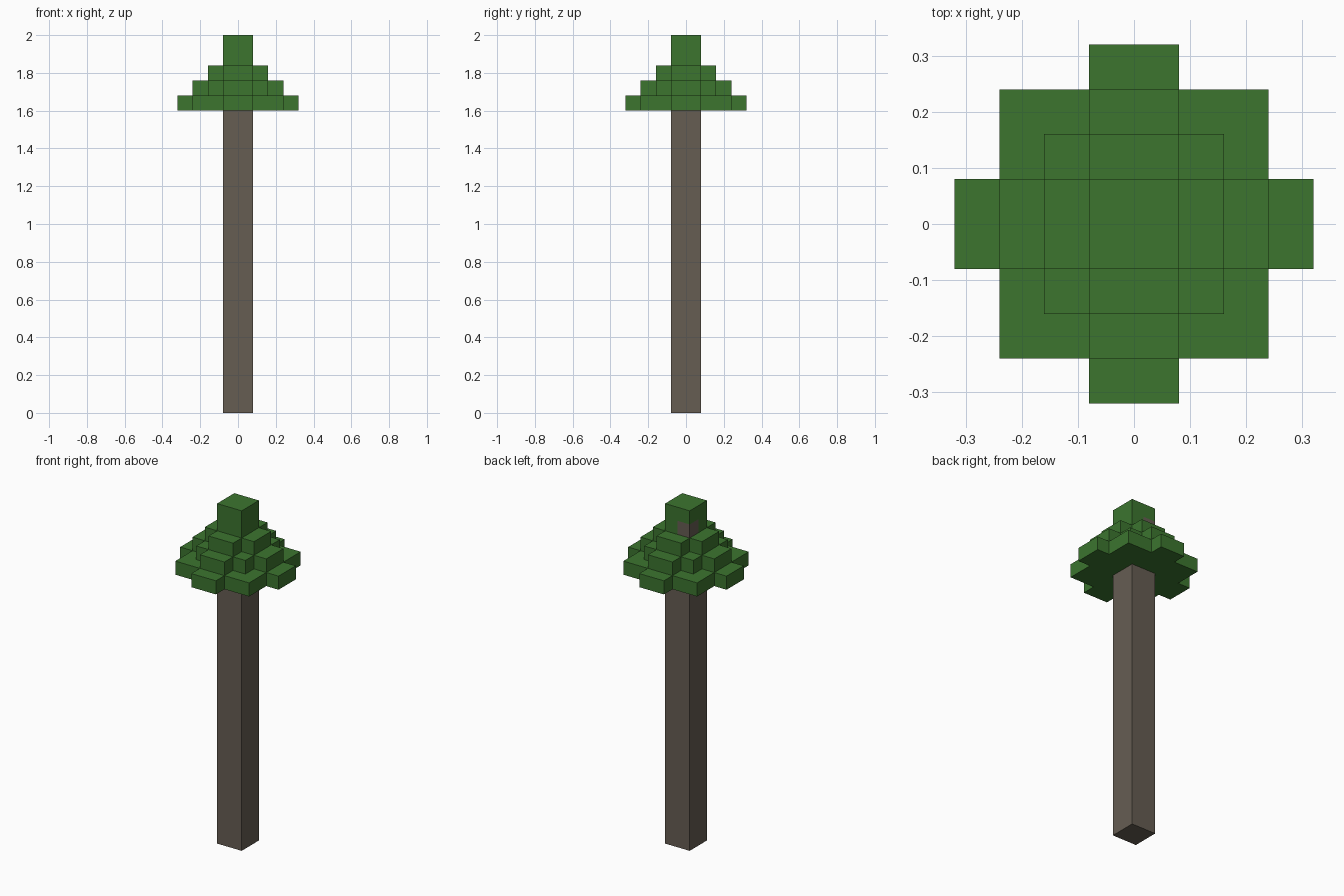
import bpy
import bmesh
from mathutils import Vector

cube = bpy.data.objects.get("Cube")
if cube:
    bpy.data.objects.remove(cube, do_unlink=True)

U = 0.08  # edge of one block


def material(name, color):
    mat = bpy.data.materials.new(name)
    mat.use_nodes = True
    mat.diffuse_color = color
    bsdf = next(n for n in mat.node_tree.nodes if n.type == 'BSDF_PRINCIPLED')
    bsdf.inputs["Base Color"].default_value = color
    bsdf.inputs["Roughness"].default_value = 1.0
    return mat


leaf = material("leaf green", (0.045, 0.178, 0.028, 1))
bark = material("bark brown", (0.133, 0.110, 0.086, 1))


def prism(outline, z0, z1):
    """Extrude a flat outline upwards."""
    bm = bmesh.new()
    base = bm.faces.new([bm.verts.new((x, y, z0)) for x, y in outline])
    top = bmesh.ops.extrude_face_region(bm, geom=[base], use_keep_orig=True)
    verts = [v for v in top["geom"] if isinstance(v, bmesh.types.BMVert)]
    bmesh.ops.translate(bm, verts=verts, vec=(0, 0, z1 - z0))
    bmesh.ops.recalc_face_normals(bm, faces=bm.faces)
    return bm


def finish(bm, name, *mats):
    mesh = bpy.data.meshes.new(name)
    bm.to_mesh(mesh)
    bm.free()
    for m in mats:
        mesh.materials.append(m)
    obj = bpy.data.objects.new(name, mesh)
    bpy.context.collection.objects.link(obj)


def stepped_outline(reach):
    """Square with a two-block-wide arm on each side."""
    inner = reach - U
    side = [(reach, -U), (reach, U), (inner, U)]
    if inner > U * 1.5:
        side += [(inner, inner), (U, inner)]
    points = []
    for _ in range(4):
        points += side
        side = [(-y, x) for x, y in side]
    return points


square = [(-U, -U), (U, -U), (U, U), (-U, U)]

# Trunk
finish(prism(square, 0, 20 * U), "trunk", bark)

# Stepped foliage layers
for i, name in enumerate(("lower_foliage", "middle_foliage", "upper_foliage")):
    z = (20 + i) * U
    finish(prism(stepped_outline((4 - i) * U), z, z + U), name, leaf)

# Crown top with one bare bark block at its back corner
bm = prism(square, 23 * U, 25 * U)
for axis in ((1, 0, 0), (0, 1, 0), (0, 0, 1)):
    bmesh.ops.bisect_plane(bm, geom=bm.verts[:] + bm.edges[:] + bm.faces[:],
                           plane_co=(0, 0, 24 * U), plane_no=Vector(axis))
for f in bm.faces:
    c = f.calc_center_median()
    f.material_index = int(c.x < 0 and c.y > 0 and c.z < 24 * U)
finish(bm, "crown_top", leaf, bark)
